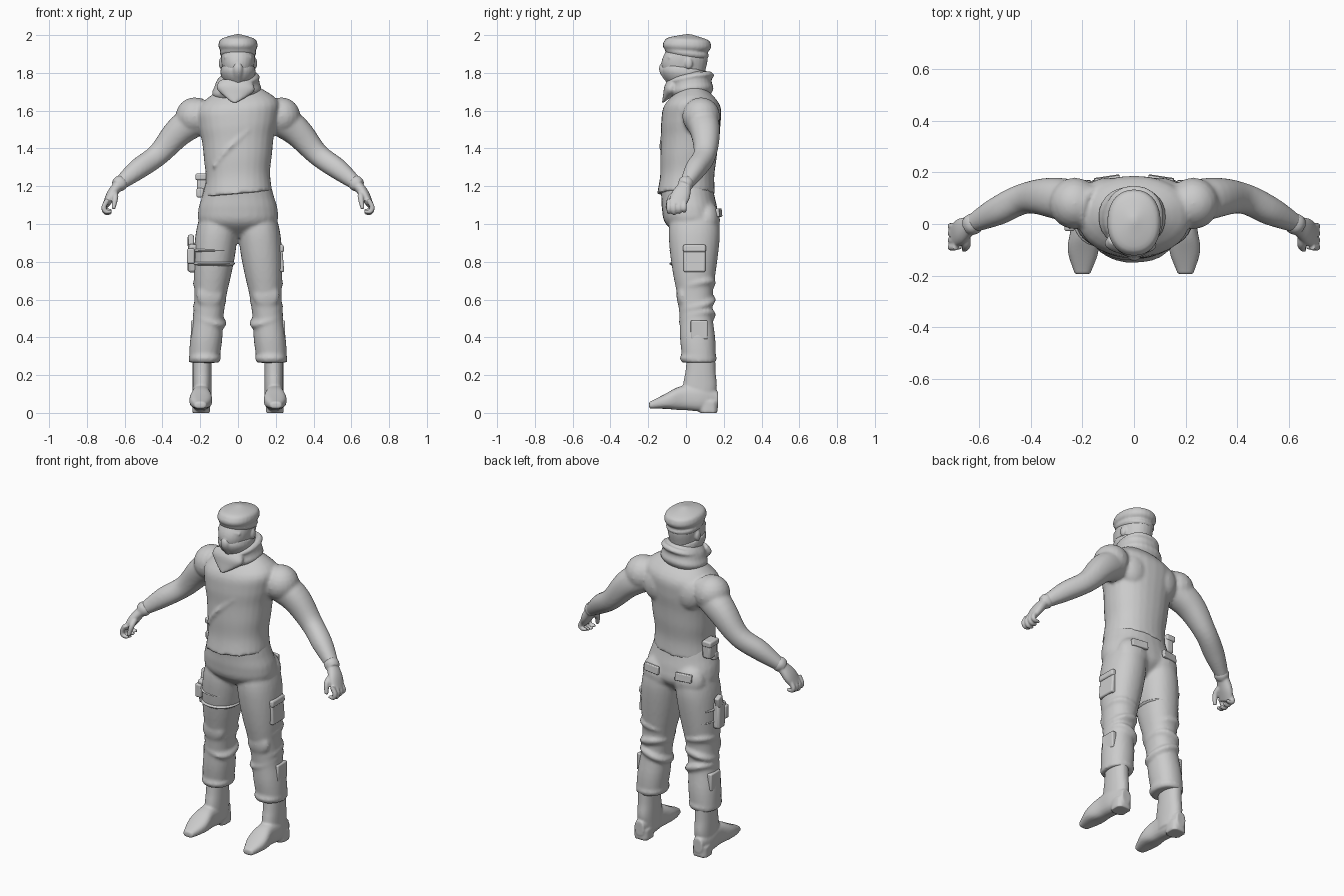
import bpy, bmesh, math
from mathutils import Vector, Matrix

if "Cube" in bpy.data.objects:
    bpy.data.objects.remove(bpy.data.objects["Cube"], do_unlink=True)

SHADE = (0.6, 0.6, 0.6, 1)
grey = bpy.data.materials.new("plain grey")
grey.use_nodes = True
grey.diffuse_color = SHADE
grey.node_tree.nodes["Principled BSDF"].inputs["Base Color"].default_value = SHADE

X, Y, Z = Matrix.Identity(3)
MIDDLE, BOTH = (1,), (1, -1)


def sample(values, t):
    """Value at fraction t of a smooth curve through evenly spaced values."""
    last = len(values) - 1
    if last == 0:
        return values[0]
    padded = [2 * values[0] - values[1], *values, 2 * values[-1] - values[-2]]
    i = min(int(t * last), last - 1)
    f = t * last - i
    p, q, r, s = padded[i:i + 4]
    return (q + (r - p) * f / 2 + (p - q * 2.5 + r * 2 - s / 2) * f ** 2
            + ((s - p) / 2 + (q - r) * 1.5) * f ** 3)


def loft(bm, path, radius, flat=(1,), axis=Z, across=X, power=2.2, lean=(0, 0),
         sides=MIDDLE, rings=24, segments=28):
    """Closed skin along a path; flat is the depth of a ring over its width."""
    path = [Vector(p) for p in path]
    for mirror in sides:
        loops = []
        for i in range(rings + 1):
            t = i / rings
            centre = sample(path, t)
            ahead = sample(path, min(t + .01, 1)) - sample(path, max(t - .01, 0))
            along = Vector(axis) if axis else ahead.normalized()
            u = (across - along * along.dot(across)).normalized()
            v = along.cross(u)
            wide = max(sample(radius, t), .003)
            deep = wide * sample(flat, t)
            loop = []
            for k in range(segments):
                angle = math.tau * k / segments
                c, s = math.cos(angle), math.sin(angle)
                offset = (u * wide * math.copysign(abs(c) ** (2 / power), c)
                          + v * deep * math.copysign(abs(s) ** (2 / power), s))
                offset.z += lean[0] * offset.x + lean[1] * offset.y
                point = centre + offset
                point.x *= mirror
                loop.append(bm.verts.new(point))
            loops.append(loop)
        for low, high in zip(loops, loops[1:]):
            for k in range(segments):
                n = (k + 1) % segments
                bm.faces.new((low[k], low[n], high[n], high[k]))
        bm.faces.new(loops[0])
        bm.faces.new(loops[-1])


def limb(bm, path, radius, across=Y, **options):
    """Loft whose rings turn with the path."""
    loft(bm, path, radius, axis=None, across=across, **options)


def band(bm, at, height, radius, **options):
    """Short bulging ring around a limb or the head."""
    half = Z * height / 2
    loft(bm, [Vector(at) - half, Vector(at) + half], (radius * .88, radius, radius * .88),
         rings=8, **options)


def blob(bm, at, size, sides=MIDDLE):
    for mirror in sides:
        place = Matrix.Translation((at[0] * mirror, at[1], at[2]))
        bmesh.ops.create_uvsphere(bm, u_segments=20, v_segments=12, radius=1,
                                  matrix=place @ Matrix.Diagonal((*size, 1)))


def finish(name, bm, voxel=None, soften=3):
    """Make the object; a voxel size merges overlapping lofts into one skin."""
    bmesh.ops.recalc_face_normals(bm, faces=bm.faces)
    mesh = bpy.data.meshes.new(name)
    bm.to_mesh(mesh)
    bm.free()
    mesh.materials.append(grey)
    mesh.polygons.foreach_set("use_smooth", [True] * len(mesh.polygons))
    ob = bpy.data.objects.new(name, mesh)
    bpy.context.collection.objects.link(ob)
    if voxel:
        merge = ob.modifiers.new("merge", 'REMESH')
        merge.mode, merge.voxel_size, merge.use_smooth_shade = 'VOXEL', voxel, True
        relax = ob.modifiers.new("soften", 'SMOOTH')
        relax.factor, relax.iterations = .5, soften
    return ob


def pouch(name, at, size, turn=(0, 0, 0), taper=1):
    """Soft-edged box, narrowed at its bottom by taper."""
    bm = bmesh.new()
    bmesh.ops.create_cube(bm, size=1)
    for v in bm.verts:
        narrow = taper if v.co.z < 0 else 1
        v.co = Vector((v.co.x * size[0] * narrow, v.co.y * size[1] * narrow, v.co.z * size[2]))
    ob = finish(name, bm)
    ob.location, ob.rotation_euler = at, turn
    bevel = ob.modifiers.new("round", 'BEVEL')
    bevel.width, bevel.segments = min(size) / 4, 3
    bpy.ops.object.select_all(action='DESELECT')
    ob.select_set(True)
    bpy.context.view_layer.objects.active = ob
    bpy.ops.object.shade_smooth_by_angle(angle=math.radians(50))


# Shirt: torso, sleeves, shoulders, shoulder blades and a chest fold
shirt = bmesh.new()
loft(shirt, [(0, 0, 1.16), (0, .02, 1.45), (0, .04, 1.73)],
     radius=(.18, .17, .18, .19, .21, .21, .09), flat=(.85, .83, .75, .6), lean=(.09, 0))
limb(shirt, [(.15, .06, 1.59), (.3, .1, 1.5), (.42, .1, 1.37), (.53, .05, 1.29), (.63, 0, 1.21)],
     radius=(.09, .08, .06, .055, .035), sides=BOTH)
blob(shirt, at=(.23, .08, 1.57), size=(.1, .1, .1), sides=BOTH)
blob(shirt, at=(.1, .12, 1.55), size=(.09, .06, .1), sides=BOTH)
limb(shirt, [(-.13, -.1, 1.3), (-.05, -.13, 1.4), (.06, -.12, 1.5)], radius=(.01,))
finish("shirt", shirt, voxel=.01)

# Trousers: hips, legs, seat, kneecaps, bunched folds and cuffs
trousers = bmesh.new()
loft(trousers, [(0, .04, .93), (0, 0, 1.22)], radius=(.09, .2, .21, .19, .17), flat=(.7, .7, .8))
loft(trousers, [(.18, .07, .27), (.14, .045, .68), (.1, .045, 1.08)],
     radius=(.08, .085, .08, .085, .1, .11, .11, .09), flat=(1.1, 1.1, 1.15, 1.3), sides=BOTH)
blob(trousers, at=(.1, .11, 1.02), size=(.1, .07, .1), sides=BOTH)
blob(trousers, at=(.15, -.02, .62), size=(.07, .03, .07), sides=BOTH)
for height, tilt in ((.5, .3), (.58, -.2), (.67, .2)):
    band(trousers, (.15, .06, height), .04, .09, flat=(1.1,), lean=(tilt, .2), sides=BOTH)
band(trousers, (.175, .065, .29), .05, .085, flat=(1.15,), sides=BOTH)
finish("trousers", trousers, voxel=.01)

# Boots: shaft, foot and heel
boots = bmesh.new()
loft(boots, [(.19, .07, .05), (.19, .08, .3)], radius=(.05,), flat=(1.5, 1.8, 1.6, 1.5), sides=BOTH)
loft(boots, [(.195, .17, .07), (.195, -.01, .08), (.2, -.195, .04)], axis=-Y, power=2.6,
     radius=(.03, .05, .05, .06, .03), flat=(1.4, 1.4, 1.3, .7, .6), sides=BOTH)
loft(boots, [(.195, .12, 0), (.195, .12, .06)], radius=(.047,), power=3, sides=BOTH)
finish("boots", boots, voxel=.007, soften=2)

# Hands: palm, thumb, curled fingers and cuff
hands = bmesh.new()
limb(hands, [(.62, 0, 1.22), (.66, -.02, 1.17), (.7, -.05, 1.1)],
     radius=(.03, .04, .05, .045), flat=(.9, .6, .4), sides=BOTH)
limb(hands, [(.655, -.03, 1.17), (.65, -.08, 1.14), (.66, -.1, 1.08)],
     radius=(.018, .016, .01), across=X, sides=BOTH)
for finger in range(4):
    y = -.09 + .027 * finger
    curl = abs(finger - 1) * .006
    limb(hands, [(.69, y, 1.13), (.71, y, 1.09), (.7, y, 1.06 + curl), (.67, y, 1.06 + curl)],
         radius=(.013, .013, .009), segments=12, sides=BOTH)
limb(hands, [(.61, .01, 1.23), (.64, -.01, 1.2)], radius=(.035, .041, .036), sides=BOTH)
finish("hands", hands, voxel=.005)

# Head: skull and neck, nose, brow, eyes, ears
head = bmesh.new()
loft(head, [(0, .04, 1.68), (0, -.01, 1.81), (0, .01, 1.95)],
     radius=(.07, .06, .08, .09, .08), flat=(1.1, 1.4, 1.2))
limb(head, [(0, -.1, 1.89), (0, -.12, 1.83), (0, -.1, 1.81)], radius=(.01, .018, .014), across=X)
limb(head, [(.01, -.11, 1.88), (.04, -.1, 1.885), (.07, -.08, 1.88)],
     radius=(.01,), across=Z, sides=BOTH)
blob(head, at=(.036, -.095, 1.86), size=(.018, .013, .01), sides=BOTH)
blob(head, at=(.09, .015, 1.85), size=(.012, .02, .03), sides=BOTH)
finish("head", head, voxel=.006)

# Cloth mask over nose and jaw
mask = bmesh.new()
loft(mask, [(0, -.015, 1.73), (0, -.01, 1.83)], radius=(.055, .08, .093, .09),
     flat=(1.35, 1.2), lean=(0, -.15))
limb(mask, [(0, -.105, 1.86), (0, -.115, 1.82), (0, -.08, 1.75)], radius=(.012, .028, .02), across=X)
finish("face_mask", mask, voxel=.006)

# Cap: band and soft crown
cap = bmesh.new()
band(cap, (0, .005, 1.905), .045, .097, flat=(1.2,), lean=(0, -.13))
loft(cap, [(0, 0, 1.91), (0, .015, 2.005)], radius=(.085, .102, .102, .085, .01),
     flat=(1.25, 1.2), lean=(0, -.06))
finish("cap", cap, voxel=.007, soften=2)

# Scarf: wrap, upper roll and pointed front drape
scarf = bmesh.new()
loft(scarf, [(-.01, .03, 1.67), (0, .02, 1.8)], radius=(.11, .13, .12, .11, .08),
     flat=(.9, .93, 1.1), lean=(.08, .12))
band(scarf, (0, .025, 1.765), .04, .115, flat=(1.08,), lean=(.12, .18))
limb(scarf, [(-.01, -.06, 1.75), (-.02, -.125, 1.64)], radius=(.09, .1, .06, .01),
     flat=(.4, .3), across=X)
finish("scarf", scarf, voxel=.007, soften=2)

# Belt pouch on the right hip
pouch("belt_pouch", (-.19, .045, 1.21), (.055, .075, .1))
pouch("belt_pouch_flap", (-.195, .045, 1.25), (.06, .085, .035))
pouch("belt_clip", (-.2, .02, 1.165), (.04, .04, .05))

# Holster on the right thigh, with its straps
pouch("holster", (-.24, .03, .82), (.055, .085, .15), turn=(.1, .06, .1), taper=.8)
pouch("holster_grip", (-.25, .045, .91), (.03, .05, .06), turn=(-.25, 0, .1))
pouch("holster_magazine", (-.25, -.01, .83), (.04, .035, .08))
straps = bmesh.new()
for height in (.79, .86):
    band(straps, (-.128, .037, height), .024, .112, flat=(1.12,))
finish("thigh_straps", straps)

# Cargo pocket on the left thigh, flaps on the seat, pockets on the shins
pouch("cargo_pocket", (.222, .045, .81), (.035, .115, .13), turn=(0, -.08, 0))
pouch("cargo_flap", (.222, .045, .87), (.042, .12, .04), turn=(0, -.08, 0))
for side, label in zip(BOTH, ("left", "right")):
    pouch(label + "_seat_flap", (.105 * side, .174, 1.06), (.1, .02, .045), turn=(.1, 0, -.15 * side))
    pouch(label + "_shin_pocket", (.235 * side, .07, .44), (.03, .09, .1))
